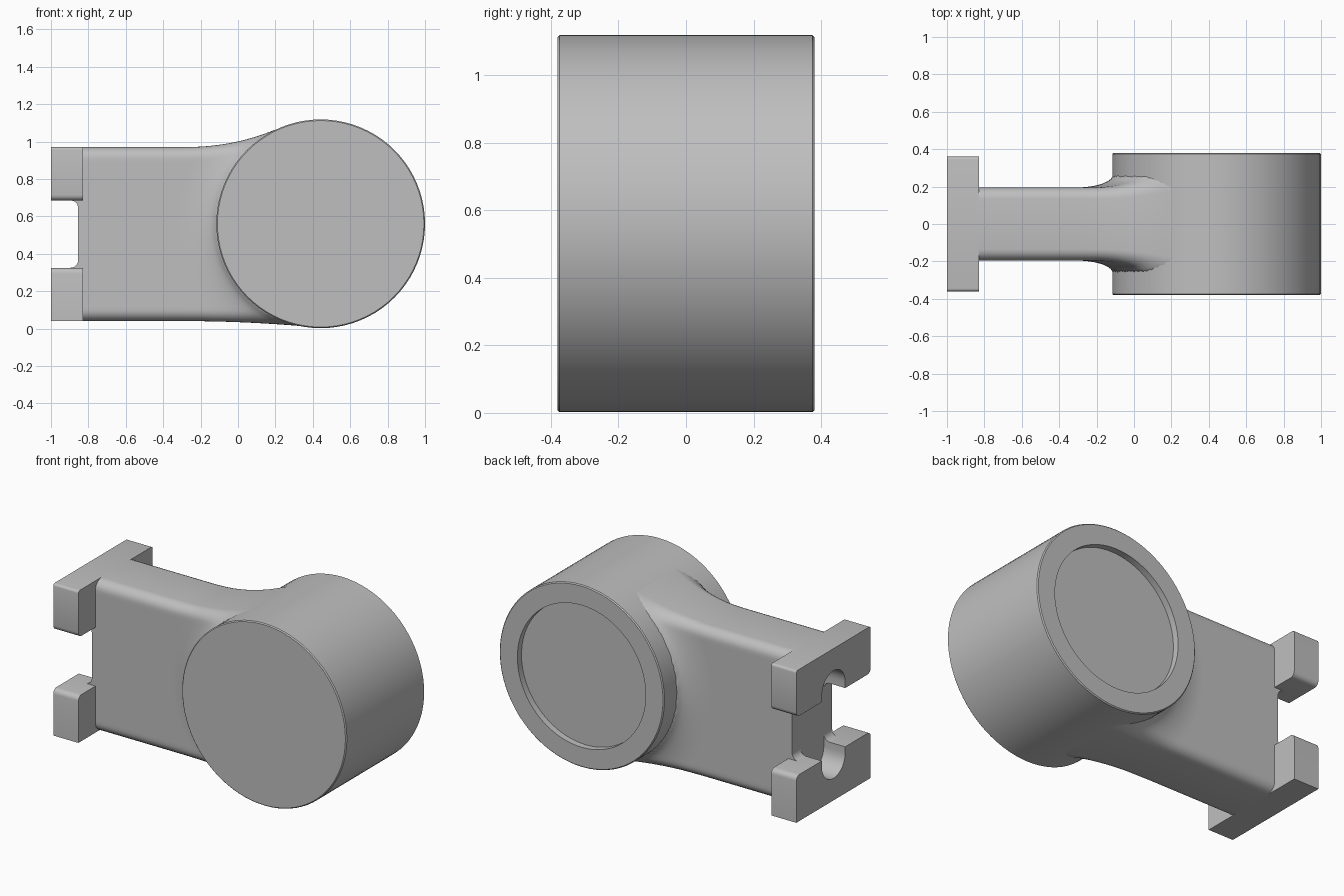
import bpy, bmesh, math
from mathutils import Vector

if "Cube" in bpy.data.objects:
    bpy.data.objects.remove(bpy.data.objects["Cube"], do_unlink=True)

grey = bpy.data.materials.new("plain grey")
grey.use_nodes = True
grey.diffuse_color = (0.52, 0.52, 0.52, 1)
grey.node_tree.nodes["Principled BSDF"].inputs["Base Color"].default_value = grey.diffuse_color

# Shared dimensions
DRUM_X, DRUM_Z, DRUM_R, DRUM_Y = 0.442, 0.56, 0.558, 0.38
ARM_W, ARM_LOW, ARM_TOP = 0.195, 0.04, 0.97
MID_Z = (ARM_LOW + ARM_TOP) / 2
END_X, WALL_X, FLANGE_X = -1.0, -0.855, -0.83
GAP = 0.18          # half height of the opening between the jaws


def finish(bm, name, angle=35):
    bmesh.ops.remove_doubles(bm, verts=bm.verts, dist=1e-5)
    bmesh.ops.recalc_face_normals(bm, faces=bm.faces)
    mesh = bpy.data.meshes.new(name)
    bm.to_mesh(mesh)
    bm.free()
    mesh.materials.append(grey)
    obj = bpy.data.objects.new(name, mesh)
    bpy.context.collection.objects.link(obj)
    smooth(obj, angle)
    return obj


def smooth(obj, angle=35):
    bpy.ops.object.select_all(action='DESELECT')
    obj.select_set(True)
    bpy.context.view_layer.objects.active = obj
    bpy.ops.object.shade_smooth_by_angle(angle=math.radians(angle))


def extrude_outline(points, offset):
    bm = bmesh.new()
    face = bm.faces.new([bm.verts.new(p) for p in points])
    geom = bmesh.ops.extrude_face_region(bm, geom=[face])["geom"]
    verts = [v for v in geom if isinstance(v, bmesh.types.BMVert)]
    bmesh.ops.translate(bm, verts=verts, vec=offset)
    return bm


def box(low, high):
    bm = bmesh.new()
    bmesh.ops.create_cube(bm, size=1)
    low, high = Vector(low), Vector(high)
    for v in bm.verts:
        v.co = (low + high) / 2 + v.co * (high - low)
    return bm


# Drum, turned about the y axis, with a shallow round recess at the back
def make_drum():
    bm = bmesh.new()
    edge, hole, floor = 0.006, 0.435, 0.34
    profile = [(0, -DRUM_Y), (DRUM_R - edge, -DRUM_Y), (DRUM_R, edge - DRUM_Y),
               (DRUM_R, DRUM_Y - edge), (DRUM_R - edge, DRUM_Y),
               (hole, DRUM_Y), (hole, floor), (0, floor)]
    verts = [bm.verts.new((DRUM_X + r, y, DRUM_Z)) for r, y in profile]
    edges = [bm.edges.new(pair) for pair in zip(verts, verts[1:])]
    bmesh.ops.spin(bm, geom=verts + edges, cent=(DRUM_X, 0, DRUM_Z), axis=(0, 1, 0),
                   angle=math.tau, steps=80, use_merge=True)
    finish(bm, "drum", 30)


# Arm, lofted from rounded sections that flare where they meet the drum
def arm_section(x):
    t = min(max((x + 0.3) / 0.5, 0), 1)
    u = min(max((x + 0.3) / 0.74, 0), 1)
    top = ARM_TOP + 0.094 * t ** 2.2
    low = ARM_LOW - 0.036 * u ** 2
    r, steps, rows = 0.06, 6, 40
    arc = [(ARM_W - r + r * math.sin(a), r - r * math.cos(a))
           for a in (i * math.pi / 2 / steps for i in range(steps + 1))]
    half = [(y, low + z) for y, z in arc]
    half += [(ARM_W, low + r + (top - low - 2 * r) * i / rows) for i in range(1, rows)]
    half += [(y, top - z) for y, z in reversed(arc)]
    flared = []
    for y, z in half:
        gap = math.hypot(x - DRUM_X, z - DRUM_Z) - DRUM_R
        k = 1 - min(max(gap / 0.2, 0), 1)
        width = ARM_W + 0.065 * (1 - math.sqrt(1 - k * k))
        flared.append((y * width / ARM_W, z))
    return [(x, y, z) for y, z in flared] + [(x, -y, z) for y, z in reversed(flared)]


def make_arm():
    bm = bmesh.new()
    start, flare, end, steps = -0.84, -0.34, 0.42, 60
    stations = [start] + [flare + (end - flare) * i / steps for i in range(steps + 1)]
    rings = [[bm.verts.new(p) for p in arm_section(x)] for x in stations]
    for a, b in zip(rings, rings[1:]):
        for i in range(len(a)):
            j = (i + 1) % len(a)
            bm.faces.new((a[i], a[j], b[j], b[i]))
    bm.faces.new(rings[0])
    bm.faces.new(rings[-1])
    finish(bm, "arm", 50)


# Jaw block with rounded edges running along x
def make_jaw(name, low, high, inner, outer_round):
    bm = box((END_X, -0.36, low), (FLANGE_X, 0.36, high))
    for at_inner, radius in ((True, 0.03), (False, outer_round)):
        edges = []
        for e in bm.edges:
            a, b = (v.co for v in e.verts)
            along_x = abs(a.x - b.x) > 0.1
            if along_x and (abs(a.z - inner) < 0.001) == at_inner and abs(abs(a.y) - 0.36) < 0.001:
                if at_inner or abs(a.z - (low + high - inner)) < 0.001:
                    edges.append(e)
        if radius:
            bmesh.ops.bevel(bm, geom=edges, offset=radius, segments=4,
                            profile=0.5, affect='EDGES')
    return finish(bm, name)


# Web between the jaws, with filleted inner corners
def make_web():
    r = 0.04
    arc = [(WALL_X - r + r * math.sin(a), -GAP + r - r * math.cos(a))
           for a in (i * math.pi / 12 for i in range(7))]
    half = [(FLANGE_X + 0.01, -0.25), (WALL_X - r, -0.25)] + arc
    outline = half + [(x, -z) for x, z in reversed(half)]
    w = ARM_W - 0.001
    points = [(x, -w, MID_Z + z) for x, z in outline]
    return finish(extrude_outline(points, (0, 2 * w, 0)), "jaw_web")


# Round-ended slot cut into the jaws
def make_slot():
    r, reach, steps = 0.113, 0.33, 14
    cap = [(r * math.cos(i * math.pi / steps), reach - r + r * math.sin(i * math.pi / steps))
           for i in range(steps + 1)]
    outline = cap + [(-y, -z) for y, z in cap]
    points = [(END_X - 0.1, y, MID_Z + z) for y, z in outline]
    slot = finish(extrude_outline(points, (WALL_X - END_X + 0.1, 0, 0)), "slot_cutter")
    slot.hide_render = True
    return slot


make_drum()
make_arm()
parts = [make_jaw("lower_jaw", ARM_LOW, MID_Z - GAP, MID_Z - GAP, 0),
         make_jaw("upper_jaw", MID_Z + GAP, ARM_TOP, MID_Z + GAP, 0.015),
         make_web()]
cutter = make_slot()
for part in parts:
    mod = part.modifiers.new("slot", 'BOOLEAN')
    mod.operation = 'DIFFERENCE'
    mod.solver = 'EXACT'
    mod.object = cutter
    bpy.context.view_layer.objects.active = part
    bpy.ops.object.modifier_apply(modifier=mod.name)
    smooth(part)
bpy.data.objects.remove(cutter, do_unlink=True)
